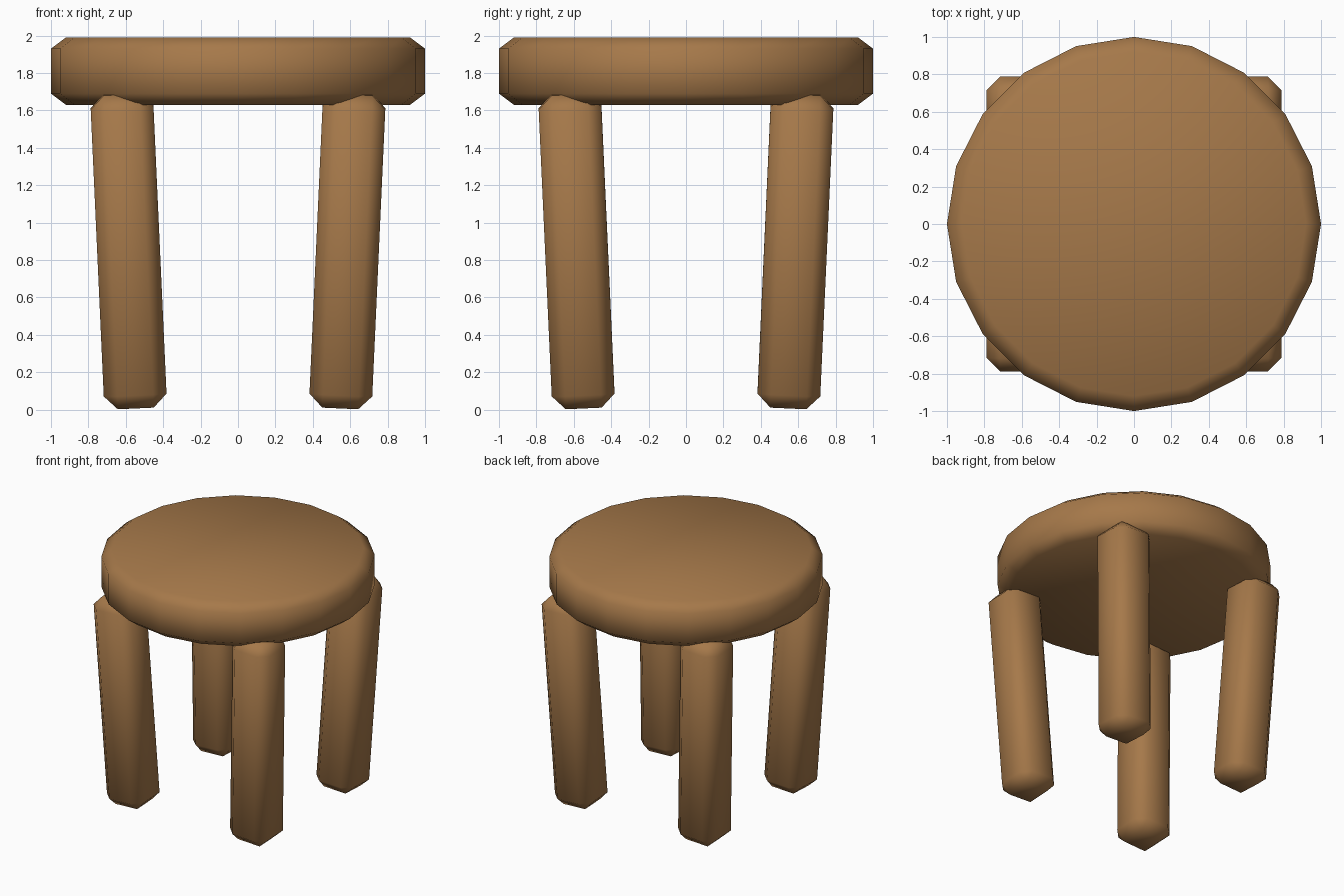
import bpy, bmesh, math
from mathutils import Matrix, Euler

if "Cube" in bpy.data.objects:
    bpy.data.objects.remove(bpy.data.objects["Cube"])

wood = bpy.data.materials.new("brown wood")
wood.diffuse_color = (0.38, 0.19, 0.068, 1)
wood.use_nodes = True
wood.node_tree.nodes["Principled BSDF"].inputs["Base Color"].default_value = wood.diffuse_color


def finish(bm, name):
    """Turn a bmesh into a smooth shaded wooden object."""
    bmesh.ops.recalc_face_normals(bm, faces=bm.faces)
    for f in bm.faces:
        f.smooth = True
    me = bpy.data.meshes.new(name)
    bm.to_mesh(me)
    bm.free()
    me.materials.append(wood)
    ob = bpy.data.objects.new(name, me)
    bpy.context.collection.objects.link(ob)
    return ob


# Seat: 20-sided disc with chamfered rims, lofted from ring to ring
SIDES = 20
bm = bmesh.new()
rings = []
for r, z in [(0.92, 1.63), (1.0, 1.69), (1.0, 1.93), (0.92, 1.99)]:
    rings.append([bm.verts.new((r * math.cos(2 * math.pi * i / SIDES),
                                r * math.sin(2 * math.pi * i / SIDES), z))
                  for i in range(SIDES)])
for lo, hi in zip(rings, rings[1:]):
    for i in range(SIDES):
        j = (i + 1) % SIDES
        bm.faces.new((lo[i], lo[j], hi[j], hi[i]))
bm.faces.new(rings[0])
bm.faces.new(rings[-1])
finish(bm, "seat")

# Legs: chamfered square posts, leaning outwards towards the top
TILT = math.atan(0.0455)
for name, sx, sy in [("front_left_leg", -1, -1), ("front_right_leg", 1, -1),
                     ("back_left_leg", -1, 1), ("back_right_leg", 1, 1)]:
    bm = bmesh.new()
    bmesh.ops.create_cube(bm, size=1, matrix=Matrix.Diagonal((0.336, 0.336, 1.68, 1)))
    bmesh.ops.bevel(bm, geom=bm.edges[:], offset=0.072, offset_type='OFFSET',
                    segments=1, affect='EDGES')
    lean = Euler((-sy * TILT, sx * TILT, 0)).to_matrix().to_4x4()
    bm.transform(Matrix.Translation((sx * 0.585, sy * 0.585, 0.849)) @ lean)
    finish(bm, name)
